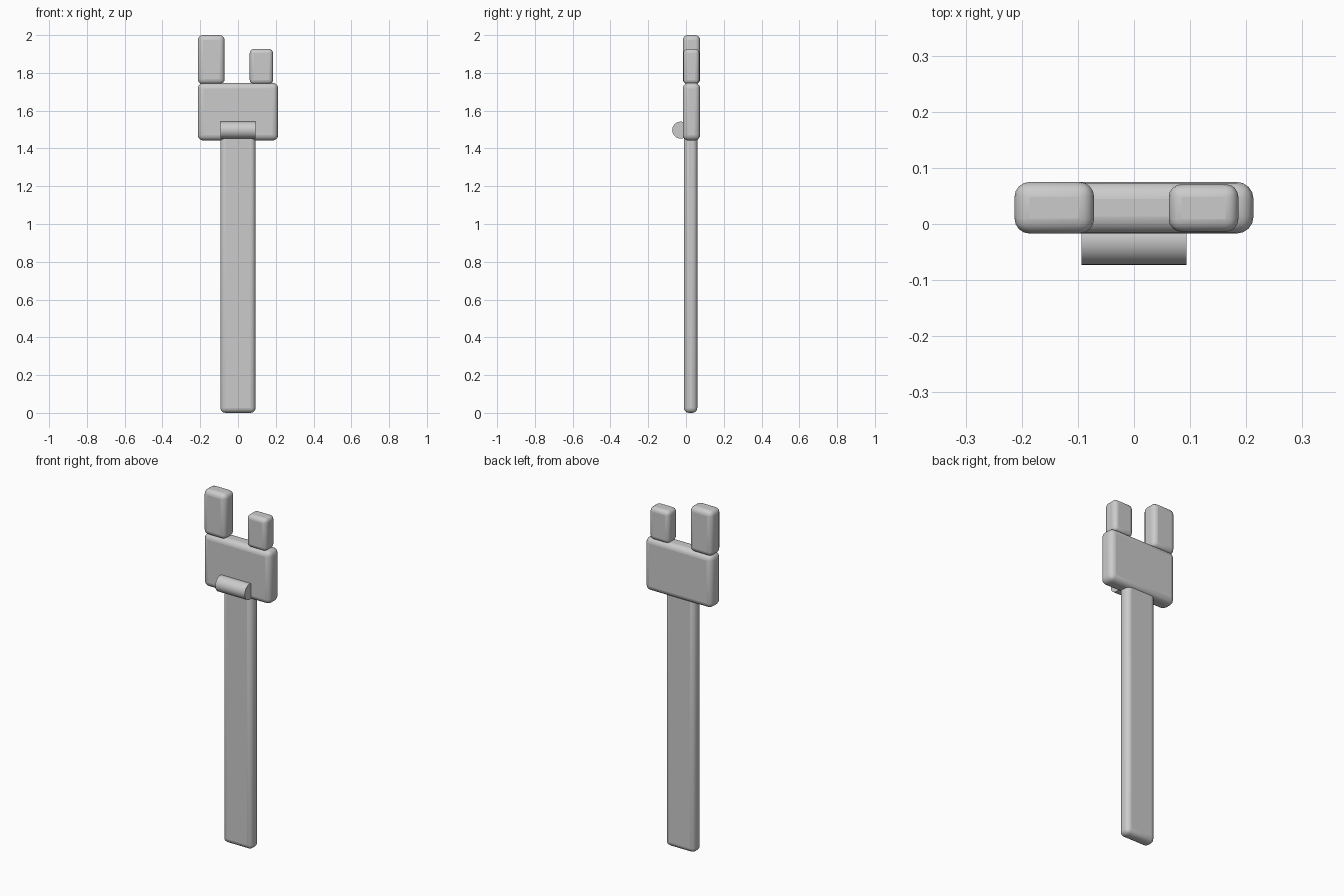
import bpy, math

if "Cube" in bpy.data.objects:
    bpy.data.objects.remove(bpy.data.objects["Cube"])

def rounded_box(name, x, y, z, radius):
    """Soft-edged block spanning the given (min, max) ranges."""
    spans = (x, y, z)
    bpy.ops.mesh.primitive_cube_add(size=1, location=[(a + b) / 2 for a, b in spans])
    ob = bpy.context.object
    ob.name = name
    ob.scale = [b - a for a, b in spans]
    bpy.ops.object.transform_apply(location=False, rotation=False, scale=True)
    bevel = ob.modifiers.new("Rounding", 'BEVEL')
    bevel.width = radius
    bevel.segments = 4
    bpy.ops.object.shade_smooth_by_angle(angle=math.radians(35))
    return ob

# Long flat handle, running up into the palm block
rounded_box("handle", (-0.093, 0.093), (-0.011, 0.06), (0.0, 1.5), 0.027)

# Wide block on top of the handle
rounded_box("palm_block", (-0.213, 0.213), (-0.017, 0.075), (1.442, 1.747), 0.03)

# Two upright prongs of different height
rounded_box("tall_prong", (-0.213, -0.071), (-0.017, 0.075), (1.74, 2.0), 0.027)
rounded_box("short_prong", (0.062, 0.186), (-0.014, 0.071), (1.74, 1.927), 0.023)

# Round crossbar across the front
bpy.ops.mesh.primitive_cylinder_add(vertices=32, radius=0.045, depth=0.187,
                                    location=(0, -0.028, 1.497),
                                    rotation=(0, math.pi / 2, 0))
bar = bpy.context.object
bar.name = "crossbar"
bpy.ops.object.shade_smooth_by_angle(angle=math.radians(35))
